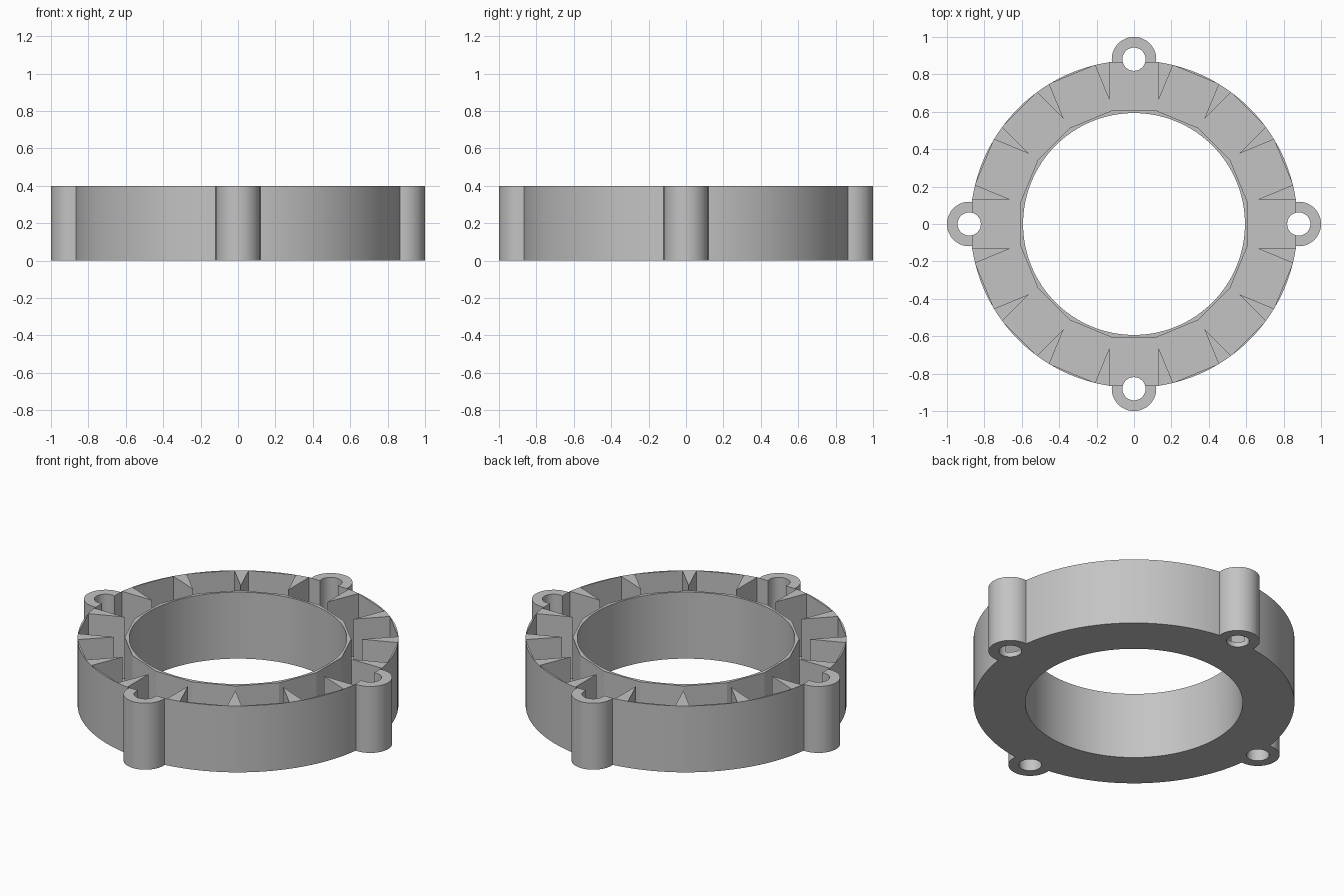
import bpy, bmesh
from math import sin, cos, tan, pi, radians, hypot

cube = bpy.data.objects.get("Cube")
if cube:
    bpy.data.objects.remove(cube, do_unlink=True)

HEIGHT = 0.4
FLOOR = 0.03          # thickness under the pockets
OUTER, BORE = 0.875, 0.593
COUNT = 16            # pockets around the ring
HALF_WIDTH = 0.132    # half the width of one pocket
POCKET_END = 0.864    # distance of the outer pocket wall from the axis
COLLAR = 0.606        # distance of the collar flats from the axis
LUG_CENTRE, LUG_RADIUS, HOLE_RADIUS = 0.881, 0.119, 0.062

grey = bpy.data.materials.new("light grey")
grey.use_nodes = True
colour = (0.55, 0.55, 0.55, 1)
grey.diffuse_color = colour
grey.node_tree.nodes["Principled BSDF"].inputs["Base Color"].default_value = colour


def prism(name, outline, bottom, top):
    """Extrude a flat outline straight up."""
    bm = bmesh.new()
    base = bm.faces.new([bm.verts.new((x, y, bottom)) for x, y in outline])
    extruded = bmesh.ops.extrude_face_region(bm, geom=[base])["geom"]
    verts = [v for v in extruded if isinstance(v, bmesh.types.BMVert)]
    bmesh.ops.translate(bm, verts=verts, vec=(0, 0, top - bottom))
    bmesh.ops.recalc_face_normals(bm, faces=bm.faces)
    mesh = bpy.data.meshes.new(name)
    bm.to_mesh(mesh)
    bm.free()
    mesh.materials.append(grey)
    obj = bpy.data.objects.new(name, mesh)
    bpy.context.collection.objects.link(obj)
    return obj


def circle(radius, sides, cx=0, cy=0, turn=0):
    angles = [turn + 2 * pi * i / sides for i in range(sides)]
    return [(cx + radius * cos(a), cy + radius * sin(a)) for a in angles]


def combine(target, tool, operation):
    """Apply a boolean and discard the tool."""
    mod = target.modifiers.new(operation, 'BOOLEAN')
    mod.operation, mod.solver, mod.object = operation, 'EXACT', tool
    bpy.context.view_layer.objects.active = target
    bpy.ops.object.modifier_apply(modifier=mod.name)
    bpy.data.objects.remove(tool, do_unlink=True)


# Ring body with four screw lugs
ring = prism("pocketed_ring", circle(OUTER, 128), 0, HEIGHT)
lugs = [(LUG_CENTRE * x, LUG_CENTRE * y) for x, y in ((1, 0), (0, 1), (-1, 0), (0, -1))]
for x, y in lugs:
    combine(ring, prism("lug", circle(LUG_RADIUS, 48, x, y), 0, HEIGHT), 'UNION')

# Straight-sided pockets that meet near the middle, leaving wedge teeth between
half_step = pi / COUNT
apex = HALF_WIDTH / sin(half_step)
star = []
for i in range(COUNT):
    a = 2 * half_step * i
    for side in (-HALF_WIDTH, HALF_WIDTH):
        star.append((POCKET_END * cos(a) - side * sin(a),
                     POCKET_END * sin(a) + side * cos(a)))
    star.append((apex * cos(a + half_step), apex * sin(a + half_step)))
combine(ring, prism("pocket_cutter", star, FLOOR, HEIGHT + 0.1), 'DIFFERENCE')

# Faceted collar around the bore
collar = circle(COLLAR / cos(half_step), COUNT, turn=half_step)
combine(ring, prism("collar", collar, FLOOR / 2, HEIGHT), 'UNION')

# Central bore and screw holes
combine(ring, prism("bore_cutter", circle(BORE, 128), -0.1, HEIGHT + 0.1), 'DIFFERENCE')
for x, y in lugs:
    combine(ring, prism("hole_cutter", circle(HOLE_RADIUS, 40, x, y), -0.1, HEIGHT + 0.1),
            'DIFFERENCE')

# Smooth the round walls, keep facets crisp
bpy.ops.object.select_all(action='DESELECT')
ring.select_set(True)
bpy.context.view_layer.objects.active = ring
bpy.ops.object.shade_smooth_by_angle(angle=radians(15))
